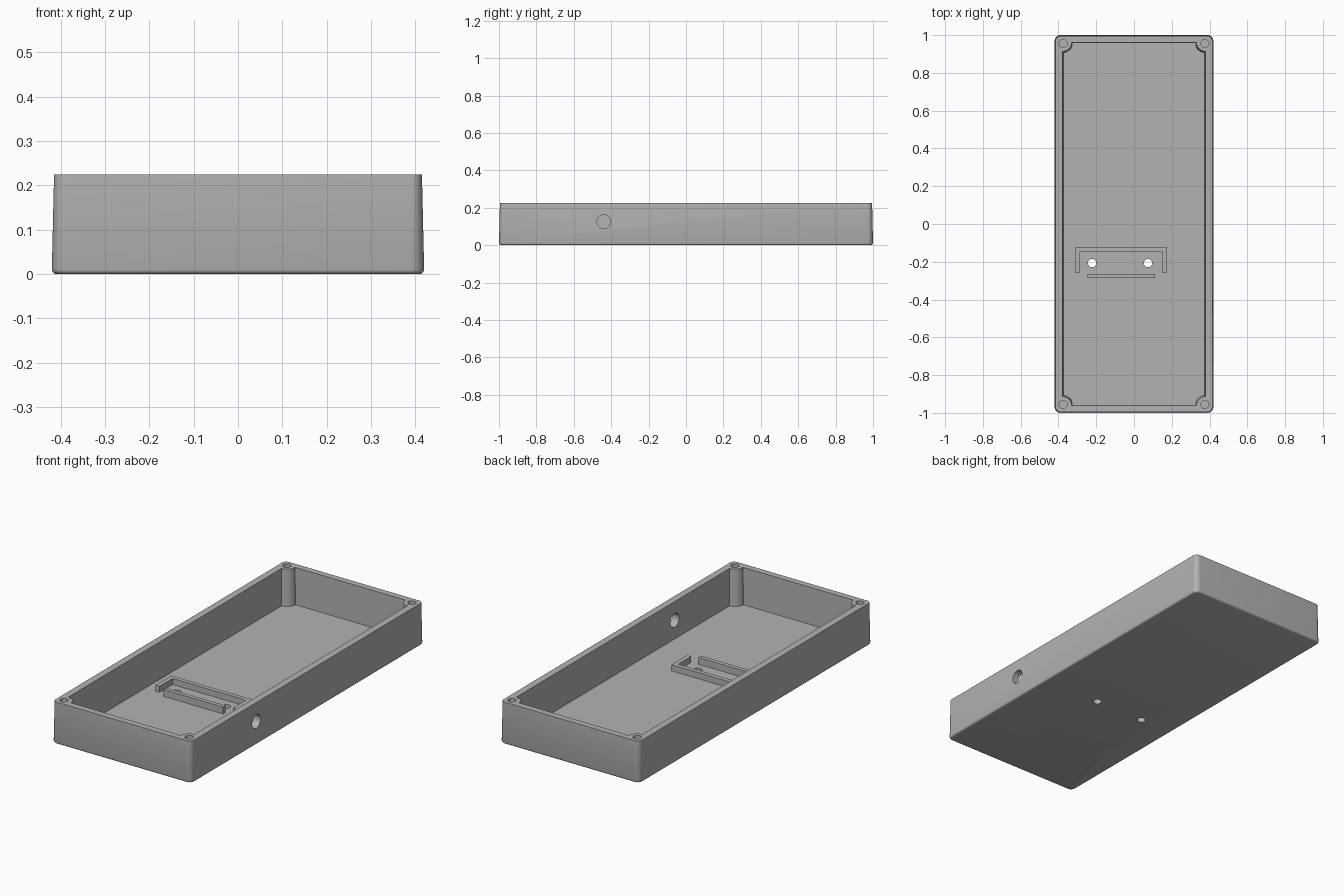
import bpy, bmesh, math
from mathutils import Matrix

cube = bpy.data.objects.get("Cube")
if cube:
    bpy.data.objects.remove(cube, do_unlink=True)

HEIGHT, FLOOR = 0.225, 0.025
QUADRANTS = [(1, 1), (-1, 1), (-1, -1), (1, -1)]

grey = bpy.data.materials.new("plain grey")
grey.use_nodes = True
colour = (0.45, 0.45, 0.45, 1)
grey.diffuse_color = colour
grey.node_tree.nodes["Principled BSDF"].inputs["Base Color"].default_value = colour


def finish(bm, name):
    bmesh.ops.recalc_face_normals(bm, faces=bm.faces)
    mesh = bpy.data.meshes.new(name)
    bm.to_mesh(mesh)
    bm.free()
    obj = bpy.data.objects.new(name, mesh)
    bpy.context.collection.objects.link(obj)
    mesh.materials.append(grey)
    return obj


def loft(name, rings):
    """Solid through stacked outlines; each ring is (outline, z)."""
    bm = bmesh.new()
    loops = [[bm.verts.new((x, y, z)) for x, y in outline] for outline, z in rings]
    n = len(loops[0])
    for a, b in zip(loops, loops[1:]):
        for i in range(n):
            j = (i + 1) % n
            bm.faces.new((a[i], a[j], b[j], b[i]))
    bm.faces.new(loops[0][::-1])
    bm.faces.new(loops[-1])
    return finish(bm, name)


def rounded_outline(hx, hy, r, steps=8):
    pts = []
    for q, (sx, sy) in enumerate(QUADRANTS):
        for i in range(steps + 1):
            a = (q + i / steps) * math.pi / 2
            pts.append((sx * (hx - r) + r * math.cos(a), sy * (hy - r) + r * math.sin(a)))
    return pts


def cavity_outline(hx, hy, r, steps=10):
    """Rectangle whose corners are bitten away by the round screw posts."""
    pts = []
    for q, (sx, sy) in enumerate(QUADRANTS):
        for i in range(steps + 1):
            a = (q - 1 - i / steps) * math.pi / 2
            pts.append((sx * hx + r * math.cos(a), sy * hy + r * math.sin(a)))
    return pts


def cylinder(name, r, depth, centre, sideways=False):
    bm = bmesh.new()
    rot = Matrix.Rotation(math.pi / 2, 4, 'Y') if sideways else Matrix()
    bmesh.ops.create_cone(bm, cap_ends=True, segments=32, radius1=r, radius2=r,
                          depth=depth, matrix=Matrix.Translation(centre) @ rot)
    return finish(bm, name)


def cut(obj, cutter):
    mod = obj.modifiers.new("cut", 'BOOLEAN')
    mod.operation, mod.solver, mod.object = 'DIFFERENCE', 'EXACT', cutter
    bpy.context.view_layer.objects.active = obj
    bpy.ops.object.modifier_apply(modifier=mod.name)
    bpy.data.objects.remove(cutter, do_unlink=True)


# Enclosure body: drafted sides with a rounded bottom edge
body = loft("enclosure_body", [
    (rounded_outline(0.41, 0.99, 0.02), 0),
    (rounded_outline(0.415, 0.995, 0.025), 0.0015),
    (rounded_outline(0.4185, 0.9985, 0.0285), 0.005),
    (rounded_outline(0.42, 1.0, 0.03), 0.01),
    (rounded_outline(0.415, 0.995, 0.025), HEIGHT),
])

# Hollow interior, leaving the four corner posts standing
cut(body, loft("cavity_cutter", [
    (cavity_outline(0.374, 0.957, 0.049), FLOOR),
    (cavity_outline(0.378, 0.961, 0.047), HEIGHT + 0.02),
]))

# Blind screw holes in the posts
for sx, sy in QUADRANTS:
    cut(body, cylinder("screw_cutter", 0.021, 0.3, (sx * 0.375, sy * 0.955, HEIGHT)))

# Cable hole in one long wall
cut(body, cylinder("cable_cutter", 0.037, 0.1, (0.4, -0.44, 0.125), True))

# Mounting holes through the floor
for x in (-0.222, 0.074):
    cut(body, cylinder("mount_cutter", 0.022, 0.2, (x, -0.207, 0)))

# Three-sided holder wall, open to the front
x0, x1, y0, y1, t = -0.312, 0.175, -0.26, -0.125, 0.024
holder = [(x0, y0), (x0 + t, y0), (x0 + t, y1 - t), (x1 - t, y1 - t),
          (x1 - t, y0), (x1, y0), (x1, y1), (x0, y1)]
u_wall = loft("holder_wall", [(holder, FLOOR - 0.005), (holder, 0.058)])

# Front retaining bar
bar = [(-0.245, -0.287), (0.111, -0.287), (0.111, -0.264), (-0.245, -0.264)]
stop = loft("holder_front_bar", [(bar, FLOOR - 0.005), (bar, 0.062)])

bpy.ops.object.select_all(action='DESELECT')
for obj in (body, u_wall, stop):
    obj.select_set(True)
bpy.context.view_layer.objects.active = body
bpy.ops.object.shade_smooth_by_angle(angle=math.radians(35))
